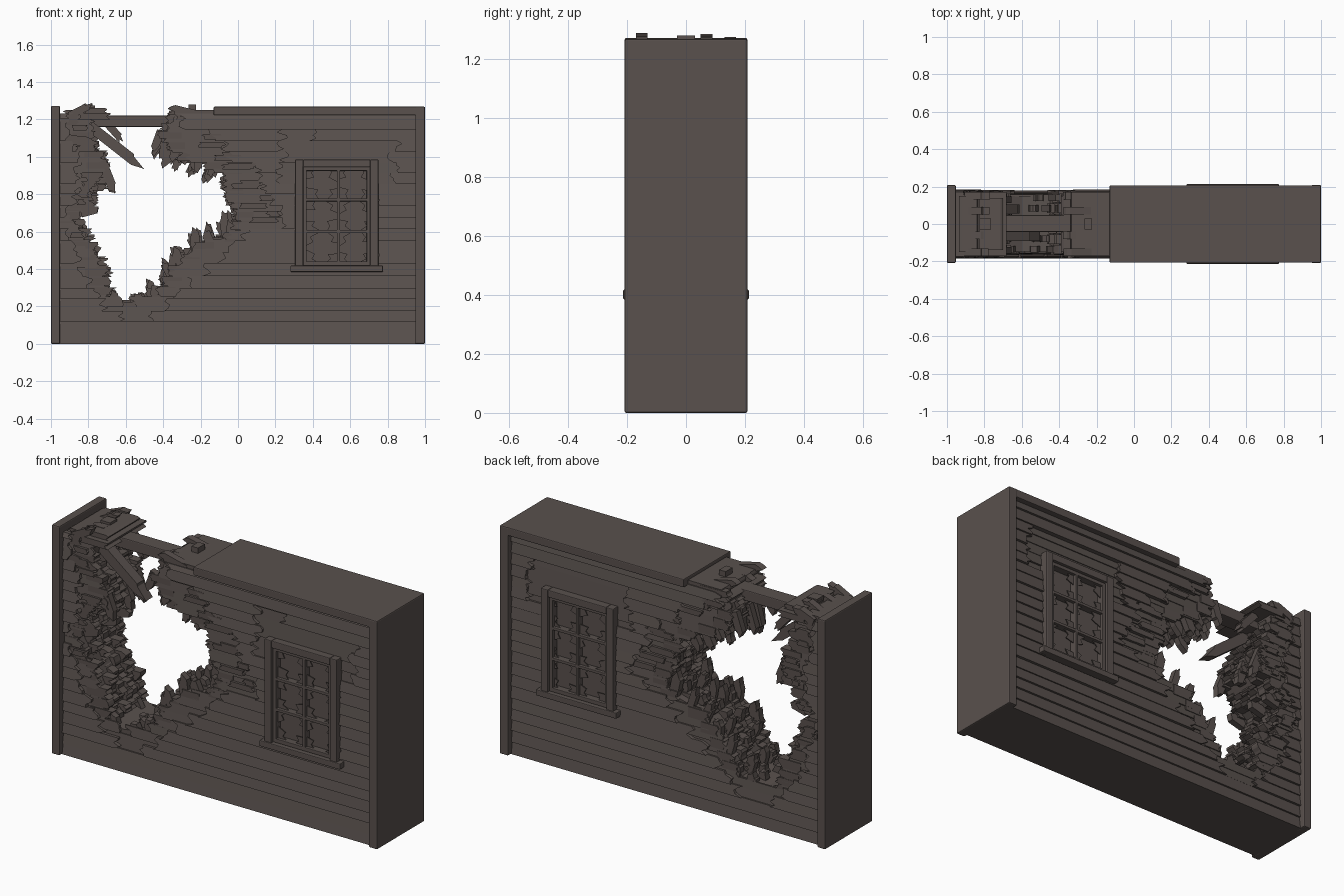
import bpy, bmesh, math, random

if "Cube" in bpy.data.objects:
    bpy.data.objects.remove(bpy.data.objects["Cube"])

random.seed(7)
wood = bpy.data.materials.new("weathered_brown")
wood.diffuse_color = (0.100, 0.082, 0.075, 1)
wood.use_nodes = True
wood.node_tree.nodes["Principled BSDF"].inputs["Base Color"].default_value = wood.diffuse_color

# broken opening from top right round to top left, (x, z)
EDGE = [(-.36, 1.2), (-.40, 1.1), (-.36, 1.04), (-.28, 1.0), (-.18, .96), (-.07, .92), (-.06, .78),
        (-.01, .72), (.0, .62), (-.06, .57), (-.2, .53), (-.3, .45), (-.38, .35), (-.45, .24),
        (-.6, .22), (-.7, .26), (-.73, .4), (-.79, .5), (-.83, .58), (-.89, .68), (-.81, .74),
        (-.77, .82), (-.71, .9), (-.73, 1.0), (-.8, 1.08), (-.78, 1.2)]
HOLE = [(-.36, 1.3)] + EDGE + [(-.78, 1.3)]
# wider area where the outer siding is torn off
CHIP = [(-.3, 1.3), (-.32, 1.18), (-.1, 1.1), (-.05, 1.0), (.1, .95), (.12, .85), (.2, .75),
        (.24, .63), (.02, .58), (-.12, .43), (-.3, .3), (-.45, .15), (-.58, .13), (-.7, .18),
        (-.78, .3), (-.87, .42), (-.85, .5), (-.93, .6), (-.92, .7), (-.85, .8), (-.86, 1.0),
        (-.91, 1.1), (-.89, 1.3)]
WINDOW_CHIP = [(.24, .85), (.2, .92), (.25, 1.0), (.22, 1.1), (.28, 1.15), (.45, 1.1),
               (.7, 1.11), (.88, 1.08), (.82, 1.0), (.88, .93), (.8, .85)]
WINDOW = [(.33, .41), (.73, .41), (.73, .96), (.33, .96)]


def prism(bm, pts, ya, yb, lean=0.0):
    """Extrude an (x, z) outline from ya to yb; lean slopes the ya face."""
    z0, z1 = min(p[1] for p in pts), max(p[1] for p in pts)
    a = [bm.verts.new((x, ya + lean * (z - z0) / (z1 - z0), z)) for x, z in pts]
    b = [bm.verts.new((x, yb, z)) for x, z in pts]
    bm.faces.new(a)
    bm.faces.new(b[::-1])
    n = len(pts)
    for i in range(n):
        j = (i + 1) % n
        bm.faces.new((a[j], a[i], b[i], b[j]))


def box(bm, x0, x1, y0, y1, z0, z1):
    prism(bm, [(x0, z0), (x1, z0), (x1, z1), (x0, z1)], y0, y1)


def finish(name, bm, bevel=0.0):
    bmesh.ops.recalc_face_normals(bm, faces=bm.faces[:])
    me = bpy.data.meshes.new(name)
    bm.to_mesh(me)
    bm.free()
    me.materials.append(wood)
    ob = bpy.data.objects.new(name, me)
    bpy.context.collection.objects.link(ob)
    if bevel:
        m = ob.modifiers.new("bevel", 'BEVEL')
        m.width, m.segments = bevel, 2


def crossings(poly, z):
    out = []
    for (x0, z0), (x1, z1) in zip(poly, poly[1:] + poly[:1]):
        if (z0 <= z) != (z1 <= z):
            out.append(x0 + (x1 - x0) * (z - z0) / (z1 - z0))
    return sorted(out)


def plank(x0, x1, z0, z1, j0, j1):
    """Horizontal board outline with ragged ends of roughness j0 and j1."""
    n = 4
    zs = [z0 + (z1 - z0) * i / n for i in range(n + 1)]
    right = [(x1 + random.uniform(-j1, j1), z) for z in zs]
    left = [(x0 + random.uniform(-j0, j0), z) for z in zs]
    return right + left[::-1]


def splinter(bm, x, z, deg, length, w, y, t):
    """Pointed stake starting at (x, z) and running in direction deg."""
    c, s = math.cos(math.radians(deg)), math.sin(math.radians(deg))
    r = random.uniform
    shape = [(0, -w / 2), (length * r(.75, .95), -w * .5), (length * r(.85, .95), -w * .2),
             (length, w * r(-.1, .2)), (length * r(.7, .85), w * .3), (length * r(.6, .8), w / 2), (0, w / 2)]
    prism(bm, [(x + u * c - v * s, z + u * s + v * c) for u, v in shape], y - t / 2, y + t / 2)


def board_rows(bm, holes, y_out, y_in, z_start, step, lean, jit):
    z = z_start
    while z < 1.21:
        z1 = min(z + step * random.uniform(.9, 1.1), 1.23)
        spans = [(-.955, .955)]
        for poly in holes:
            c = crossings(poly, (z + z1) / 2)
            for a, b in zip(c[::2], c[1::2]):
                nxt = []
                for s, e in spans:
                    nxt += [(s, min(e, a)), (max(s, b), e)]
                spans = [(s, e) for s, e in nxt if e - s > .03]
        for s, e in spans:
            k = min(jit, (e - s) * .4)
            dy = random.uniform(-.003, .003)
            prism(bm, plank(s, e, z, z1, k if s > -.95 else 0, k if e < .95 else 0),
                  y_out + dy, y_in, lean)
        z = z1


# solid wall core with the open gap
bm = bmesh.new()
prism(bm, [(-.96, 0), (.96, 0), (.96, 1.24), (-.2, 1.24), (-.2, 1.2)] + EDGE + [(-.96, 1.2)], -.15, .15)
finish("wall_core", bm)

# lapped siding and the under boards, front and back
for side, name in ((-1, "front"), (1, "back")):
    bm = bmesh.new()
    board_rows(bm, [CHIP, WINDOW, WINDOW_CHIP], side * .182, side * .148, 0.0, .061, -side * .010, .028)
    finish(name + "_siding", bm)
    bm = bmesh.new()
    board_rows(bm, [HOLE, WINDOW], side * .164, side * .148, .03, .052, -side * .006, .022)
    finish(name + "_under_boards", bm)
    # loose slivers lying on the torn area
    bm = bmesh.new()
    for i in range(26):
        z = random.uniform(.55, 1.15)
        c = crossings(HOLE, z)
        d = crossings(CHIP, z)
        if i % 2:
            x0, x1 = c[-1] + .01, d[-1]
        else:
            x0, x1 = d[0], c[0] - .01
        if x1 - x0 > .05:
            x = random.uniform(x0, x1 - .04)
            prism(bm, plank(x, min(x1, x + .14), z, z + .03, .012, .012), side * .175, side * .15)
    finish(name + "_slivers", bm)

# broken plank ends stacked through the thickness on both sides of the gap
bm = bmesh.new()
LAYERS = [-.135, -.08, -.025, .03, .085, .14]
for y in LAYERS:
    z = .24 + random.uniform(0, .03)
    while z < 1.14:
        h = random.uniform(.038, .058)
        c = crossings(HOLE, z + h / 2)
        for i, x in enumerate(c):
            out = random.uniform(-.01, .045)
            if i % 2 == 0:
                prism(bm, plank(max(-.955, x - .09), x + out, z, z + h, 0, .018), y - .026, y + .024)
            else:
                prism(bm, plank(x - out * .7, x + .09, z, z + h, .018, 0), y - .026, y + .024)
        z += h + random.uniform(.002, .014)
finish("broken_plank_ends", bm)

# stakes standing along the lower edge and hanging from the upper edges
bm = bmesh.new()
LOWER = [(-.04, .57), (-.13, .53), (-.21, .49), (-.29, .42), (-.36, .34), (-.43, .24), (-.51, .2), (-.66, .21)]
UPPER = [(-.40, 1.12), (-.32, 1.06), (-.27, 1.03), (-.2, 1.0), (-.12, .98)]
for y in LAYERS:
    for x, z in LOWER:
        splinter(bm, x + random.uniform(-.02, .02), z - .02, random.uniform(92, 122),
                 random.uniform(.08, .17) if x > -.5 else .1, random.uniform(.035, .055), y, .035)
    for x, z in UPPER:
        splinter(bm, x + random.uniform(-.015, .015), z + .02, random.uniform(240, 268),
                 random.uniform(.08, .17), random.uniform(.035, .05), y, .035)
for y in (-.14, .02, .13):
    splinter(bm, -.73, .98, 292, .19, .05, y, .035)
    splinter(bm, -.84, .7, 15, .1, .05, y, .035)
    splinter(bm, -.03, .92, 265, .17, .05, y, .03)
finish("edge_splinters", bm)

# bare top beam and fallen diagonal strut
bm = bmesh.new()
box(bm, -.82, -.34, -.042, .047, 1.16, 1.22)
finish("top_beam", bm, .005)
bm = bmesh.new()
splinter(bm, -.80, 1.17, -38, .38, .055, -.06, .06)
splinter(bm, -.72, 1.2, -48, .16, .04, .08, .05)
finish("fallen_strut", bm)

# broken boards lying across the top at the gap
bm = bmesh.new()
for x0, x1, z0, z1, w in ((-.95, -.86, 1.17, 1.225, .165), (-.93, -.84, 1.22, 1.25, .15),
                          (-.85, -.69, 1.2, 1.235, .17), (-.82, -.71, 1.235, 1.262, .14),
                          (-.38, -.31, 1.18, 1.22, .15), (-.33, -.12, 1.2, 1.25, .168)):
    prism(bm, plank(x0, x1, z0, z1, .012, .012), -w, w)
for y in (-.15, -.06, .07, .15):
    splinter(bm, -.9, 1.22, random.uniform(5, 30), .14, .04, y, .04)
    splinter(bm, -.2, 1.22, random.uniform(165, 180), .18, .045, y, .04)
    splinter(bm, -.94, 1.1, random.uniform(-10, 10), .2, .05, y, .04)
box(bm, -.825, -.765, -.03, .03, 1.25, 1.275)
box(bm, -.265, -.225, -.03, .03, 1.245, 1.28)
finish("broken_top_boards", bm)

# end posts and top cap
bm = bmesh.new()
box(bm, -1, -.952, -.208, .208, 0, 1.272)
finish("left_end_post", bm, .006)
bm = bmesh.new()
box(bm, .948, 1, -.208, .208, 0, 1.268)
finish("right_end_post", bm, .006)
bm = bmesh.new()
box(bm, -.13, .97, -.207, .207, 1.222, 1.268)
finish("top_cap", bm, .005)

# windows on both faces
COLS, ROWS = [.365, .537, .71], [.425, .6, .77, .945]
for side, name in ((-1, "front"), (1, "back")):
    bm = bmesh.new()
    i, o = side * .148, side * .205
    box(bm, .305, .348, i, o, .41, .985)
    box(bm, .707, .75, i, o, .41, .985)
    box(bm, .348, .707, i, o, .945, .985)
    box(bm, .28, .775, i, side * .213, .385, .418)
    finish(name + "_window_frame", bm, .004)
    bm = bmesh.new()
    o = side * .19
    box(bm, .348, .367, i, o, .418, .945)
    box(bm, .688, .707, i, o, .418, .945)
    box(bm, .529, .545, i, o, .418, .945)
    for z0, z1 in ((.418, .44), (.592, .608), (.762, .778), (.925, .945)):
        box(bm, .348, .707, i, o, z0, z1)
    finish(name + "_window_bars", bm, .003)
    # broken glass pieces left in the pane corners
    bm = bmesh.new()
    for a, b in zip(COLS, COLS[1:]):
        for c, d in zip(ROWS, ROWS[1:]):
            for x, sx, z, sz in ((a, 1, c, 1), (b, -1, c, 1), (b, -1, d, -1), (a, 1, d, -1)):
                u, v, k = (random.uniform(.05, .085), random.uniform(.05, .085), random.uniform(.02, .05))
                prism(bm, [(x, z), (x + sx * u, z), (x + sx * k, z + sz * .03),
                           (x + sx * (k + .015), z + sz * .055), (x, z + sz * v)], side * .168, side * .173)
    finish(name + "_glass_shards", bm)
